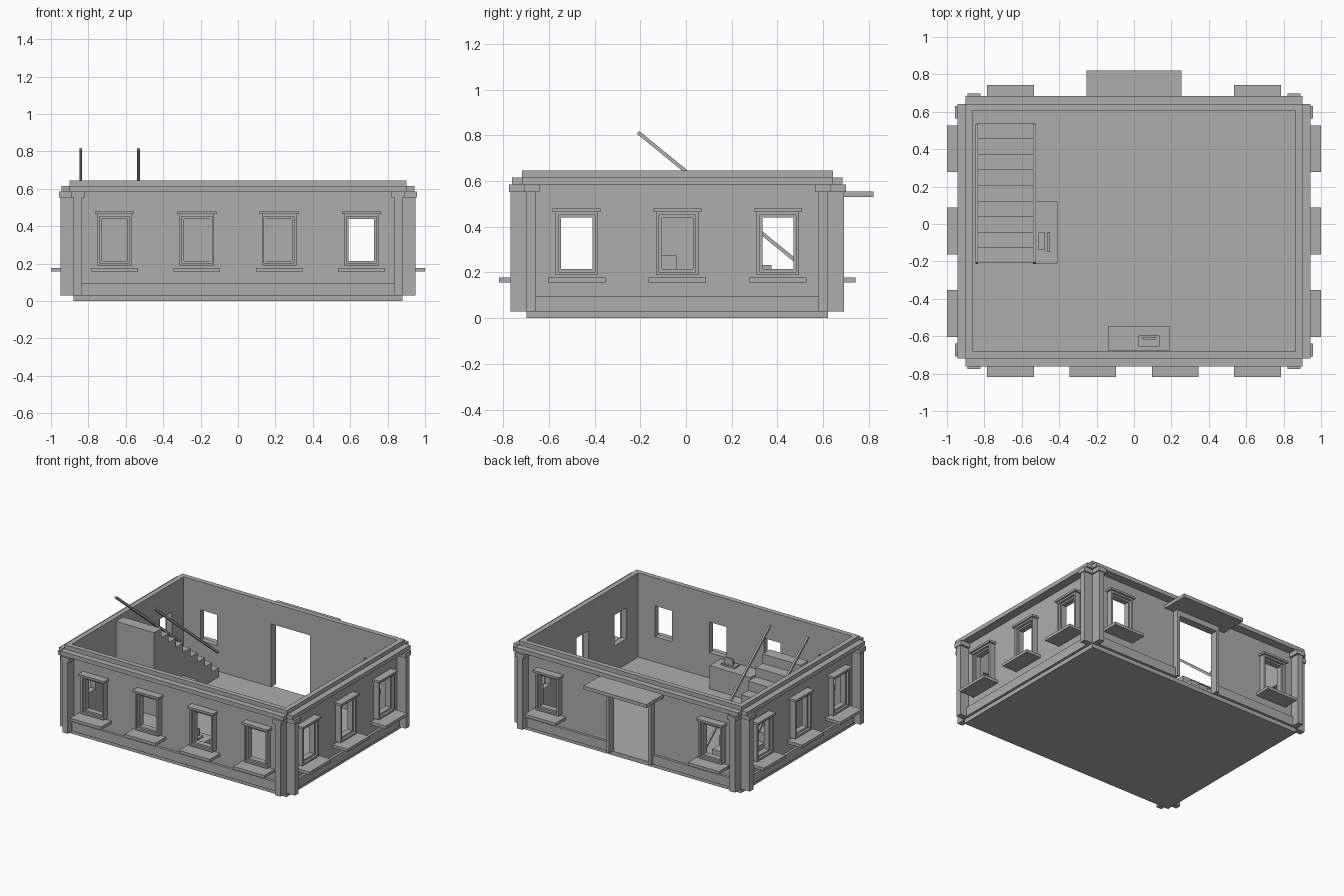
import bpy
import bmesh
from math import atan2, hypot, pi
from mathutils import Matrix, Vector

old = bpy.data.objects.get("Cube")
if old:
    bpy.data.objects.remove(old, do_unlink=True)

stone = bpy.data.materials.new("stone_grey")
stone.use_nodes = True
GREY = (0.42, 0.42, 0.42, 1)
stone.diffuse_color = GREY
stone.node_tree.nodes["Principled BSDF"].inputs["Base Color"].default_value = GREY

CENTRE = Vector((0, -0.038, 0))
HALF_X, HALF_Y = 0.88, 0.66
THICK = 0.016
FLOOR, EAVE, TOP = 0.03, 0.615, 0.645
WIN_W, WIN_LOW, WIN_HIGH = 0.068, 0.215, 0.44
DOOR_W, DOOR_HIGH = 0.157, 0.49


def finish(name, bm, matrix=None):
    bmesh.ops.recalc_face_normals(bm, faces=bm.faces)
    if matrix:
        bm.transform(matrix)
    mesh = bpy.data.meshes.new(name)
    bm.to_mesh(mesh)
    bm.free()
    mesh.materials.append(stone)
    obj = bpy.data.objects.new(name, mesh)
    bpy.context.collection.objects.link(obj)
    return obj


def boxes(name, specs, matrix=None):
    """One object from boxes given as (x0, x1, y0, y1, z0, z1)."""
    bm = bmesh.new()
    for x0, x1, y0, y1, z0, z1 in specs:
        mid = Vector((x0 + x1, y0 + y1, z0 + z1)) / 2
        size = Matrix.Diagonal((x1 - x0, y1 - y0, z1 - z0, 1))
        bmesh.ops.create_cube(bm, size=1, matrix=Matrix.Translation(mid) @ size)
    return finish(name, bm, matrix)


def ring(u, half, trim, z0, z1, out):
    """Four bars around an opening, lying outside half and z0..z1."""
    a, b = u - half, u + half
    return [(a - trim, a, -out, 0, z0 - trim, z1 + trim),
            (b, b + trim, -out, 0, z0 - trim, z1 + trim),
            (a, b, -out, 0, z0 - trim, z0),
            (a, b, -out, 0, z1, z1 + trim)]


def wall(name, span, openings, matrix):
    """Wall panel with rectangular openings (u0, u1, z0, z1)."""
    us = sorted({-span, span} | {v for o in openings for v in o[:2]})
    zs = sorted({FLOOR, EAVE} | {v for o in openings for v in o[2:]})
    bm = bmesh.new()
    for u0, u1 in zip(us, us[1:]):
        for z0, z1 in zip(zs, zs[1:]):
            um, zm = (u0 + u1) / 2, (z0 + z1) / 2
            if any(o[0] < um < o[1] and o[2] < zm < o[3] for o in openings):
                continue
            corners = ((u0, z0), (u1, z0), (u1, z1), (u0, z1))
            bm.faces.new([bm.verts.new((u, 0, z)) for u, z in corners])
    bmesh.ops.remove_doubles(bm, verts=bm.verts, dist=1e-5)
    res = bmesh.ops.extrude_face_region(bm, geom=bm.faces[:])
    moved = [v for v in res["geom"] if isinstance(v, bmesh.types.BMVert)]
    bmesh.ops.translate(bm, verts=moved, vec=(0, THICK, 0))
    finish(name, bm, matrix)


def facade(side, angle, half, dist, windows, door=False):
    # Local frame: x along the wall, -y outwards, origin on the wall face
    m = (Matrix.Translation(CENTRE) @ Matrix.Rotation(angle, 4, 'Z')
         @ Matrix.Translation((0, -dist, 0)))
    full = side in ("front", "back")
    span = half if full else half - THICK
    holes = [(u - WIN_W, u + WIN_W, WIN_LOW, WIN_HIGH) for u in windows]
    if door:
        holes.append((-DOOR_W, DOOR_W, FLOOR, DOOR_HIGH))
    wall(side + "_wall", span, holes, m)

    # Windows: stepped surround, head moulding and deep sill
    for i, u in enumerate(windows, 1):
        boxes(f"{side}_window_frame_{i}",
              ring(u, WIN_W, 0.012, WIN_LOW, WIN_HIGH, 0.025)
              + ring(u, WIN_W + 0.012, 0.013, WIN_LOW - 0.012, WIN_HIGH + 0.012, 0.042)
              + [(u - 0.105, u + 0.105, -0.055, 0, 0.465, 0.48)], m)
        boxes(f"{side}_window_sill_{i}",
              [(u - 0.125, u + 0.125, -0.12, 0, 0.157, 0.178)], m)

    # Cornice and parapet rail
    boxes(side + "_cornice", [(-half - 0.02, half + 0.02, -0.063, 0, 0.585, EAVE)], m)
    rail = half + 0.02 if full else span
    boxes(side + "_parapet", [(-rail, rail, -0.02, THICK, EAVE, TOP)], m)

    # Corner pilasters with caps
    for tag, s in (("a", -1), ("b", 1)):
        def across(p, q):
            return sorted((s * (half + p), s * (half + q)))
        boxes(f"{side}_pilaster_{tag}",
              [(*across(-0.042, 0), -0.07, 0, FLOOR, 0.555),
               (*across(-0.058, 0.01), -0.077, 0, 0.553, 0.585)], m)

    # Plinth, broken by the doorway
    end = half - 0.042
    gap = DOOR_W + 0.023
    runs = [(-end, -gap), (gap, end)] if door else [(-end, end)]
    boxes(side + "_plinth", [(a, b, -0.018, 0, FLOOR, 0.097) for a, b in runs], m)

    if door:
        boxes("door_surround",
              [(-gap, -DOOR_W, -0.04, 0, FLOOR, 0.53),
               (DOOR_W, gap, -0.04, 0, FLOOR, 0.53),
               (-DOOR_W, DOOR_W, -0.04, 0, DOOR_HIGH, 0.53)], m)
        boxes("door_canopy", [(-0.255, 0.255, -0.198, 0, 0.53, 0.555)], m)


side_windows = (-0.44, 0, 0.44)
facade("front", 0, HALF_X, HALF_Y, (-0.66, -0.22, 0.22, 0.66))
facade("left", pi / 2, HALF_Y, HALF_X, side_windows)
facade("back", pi, HALF_X, HALF_Y, (-0.66, 0.66), door=True)
facade("right", -pi / 2, HALF_Y, HALF_X, side_windows)

# Floor slab
boxes("floor_slab", [(-HALF_X, HALF_X, CENTRE.y - HALF_Y, CENTRE.y + HALF_Y, 0, FLOOR)])

# Staircase: solid stepped profile extruded across its width
STEPS, RUN, RISE = 9, 0.0833, 0.0675
foot_y = 0.54
profile = [(foot_y, FLOOR)]
for i in range(STEPS):
    z = FLOOR + RISE * (i + 1)
    profile += [(foot_y - RUN * i, z), (foot_y - RUN * (i + 1), z)]
profile.append((foot_y - RUN * STEPS, FLOOR))
bm = bmesh.new()
face = bm.faces.new([bm.verts.new((-0.84, y, z)) for y, z in profile])
res = bmesh.ops.extrude_face_region(bm, geom=[face])
bmesh.ops.translate(bm, vec=(0.31, 0, 0),
                    verts=[v for v in res["geom"] if isinstance(v, bmesh.types.BMVert)])
finish("staircase", bm)

# Sloping handrails
low, high = Vector((0, 0.53, 0.21)), Vector((0, -0.21, 0.813))
d = high - low
for tag, x in (("outer", -0.84), ("inner", -0.532)):
    mid = (low + high) / 2 + Vector((x, 0, 0))
    half_len = hypot(d.y, d.z) / 2
    boxes(tag + "_handrail", [(-0.007, 0.007, -half_len, half_len, -0.008, 0.008)],
          Matrix.Translation(mid) @ Matrix.Rotation(atan2(d.z, d.y), 4, 'X'))

# Desk by the stairs with keyboard and screen
DESK = 0.2
boxes("stair_desk", [(-0.53, -0.41, -0.21, 0.12, FLOOR, DESK)])
boxes("stair_desk_keyboard", [(-0.51, -0.475, -0.14, -0.045, DESK, 0.21)])
boxes("stair_desk_screen", [(-0.462, -0.45, -0.15, -0.042, 0.21, 0.275),
                            (-0.46, -0.452, -0.11, -0.08, DESK, 0.21)])

# Counter by the front wall with a small till
boxes("front_counter", [(-0.14, 0.19, -0.675, -0.545, FLOOR, DESK)])
boxes("till", [(0.025, 0.135, -0.655, -0.595, DESK, 0.212),
               (0.045, 0.115, -0.617, -0.605, 0.212, 0.26),
               (0.06, 0.1, -0.65, -0.638, 0.212, 0.22)])
